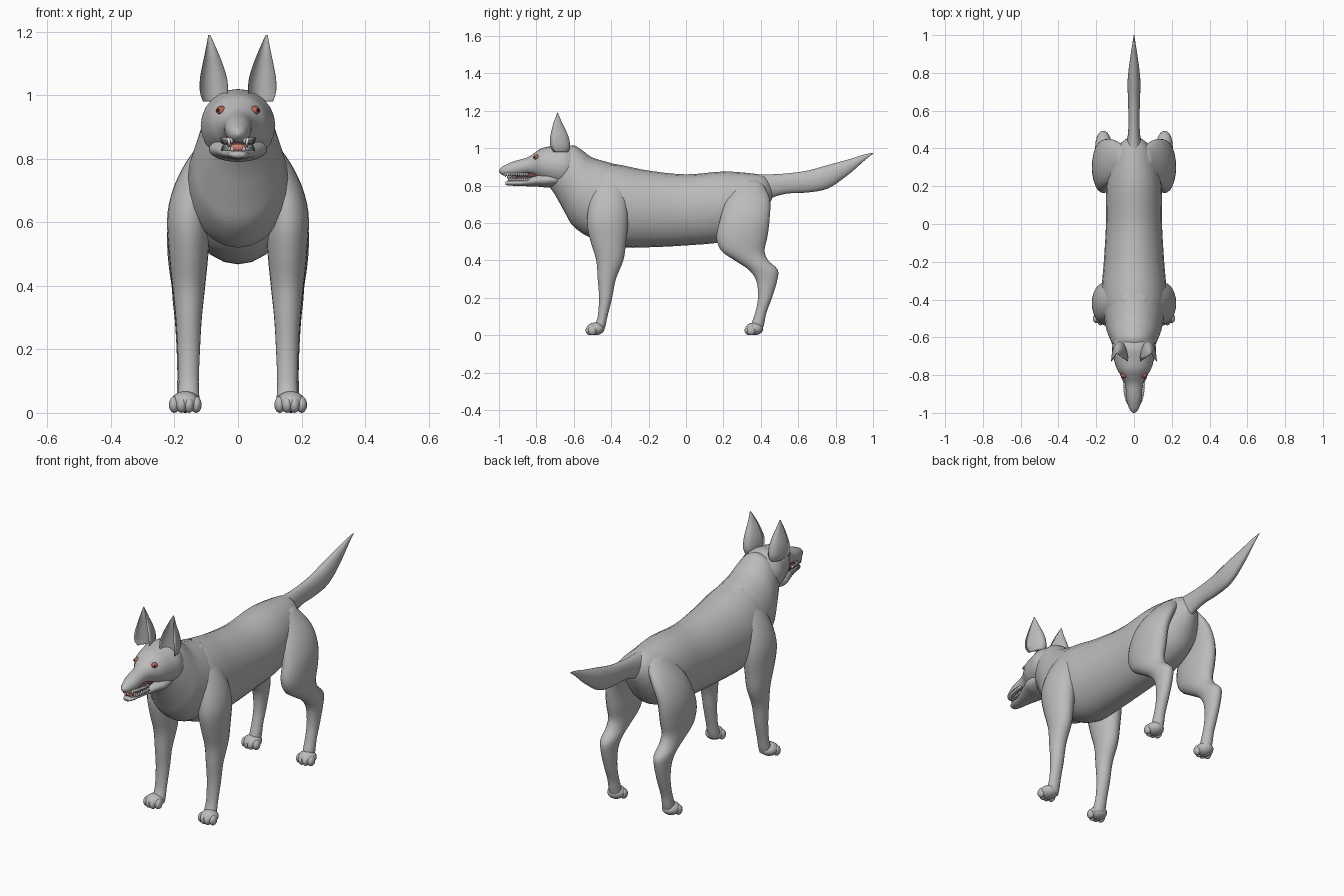
import bpy, bmesh, math
from mathutils import Matrix

if "Cube" in bpy.data.objects:
    bpy.data.objects.remove(bpy.data.objects["Cube"])


def material(name, red, green, blue):
    mat = bpy.data.materials.new(name)
    mat.use_nodes = True
    mat.diffuse_color = (red, green, blue, 1)
    mat.node_tree.nodes["Principled BSDF"].inputs["Base Color"].default_value = mat.diffuse_color
    return mat


FUR = material("grey fur", .5, .5, .5)
WHITE = material("tooth white", .9, .9, .9)
MOUTH = material("mouth dark red", .15, .05, .05)
TONGUE = material("tongue red", .6, .2, .16)
IRIS = material("eye red", .5, .13, .1)
PUPIL = material("pupil dark", .05, .02, .02)


def finish(name, bm, mat, mirror):
    """Turn the bmesh into a smooth object, mirrored to the other side if asked."""
    bmesh.ops.recalc_face_normals(bm, faces=bm.faces)
    for face in bm.faces:
        face.smooth = True
    mesh = bpy.data.meshes.new(name)
    bm.to_mesh(mesh)
    bm.free()
    mesh.materials.append(mat)
    ob = bpy.data.objects.new(name, mesh)
    bpy.context.collection.objects.link(ob)
    if mirror:
        ob.modifiers.new("mirror", "MIRROR")


def spline(rows, steps=4):
    """Smooth interpolation through the key sections."""
    last = len(rows) - 1
    for i in range(last):
        before, start, end, after = (rows[max(0, min(last, i + k))] for k in (-1, 0, 1, 2))
        for step in range(steps):
            t = step / steps
            yield [b + t / 2 * (c - a + t * (2*a - 5*b + 4*c - d + t * (3*(b - c) + d - a)))
                   for a, b, c, d in zip(before, start, end, after)]
    yield rows[last]


def skin(name, rows, place, ratio, base=0, mat=FUR, mirror=False, cup=1, sides=24):
    """Loft oval sections; half width is base + ratio * length of the section."""
    bm = bmesh.new()
    rings = []
    for pos, edge_a, edge_b in spline(rows):
        middle, half = (edge_a + edge_b) / 2, (edge_a - edge_b) / 2
        width = base + ratio * abs(edge_a - edge_b)
        ring = []
        for k in range(sides):
            angle = math.tau * k / sides
            reach = math.cos(angle)
            if reach > 0:
                reach *= cup
            ring.append(bm.verts.new(place(pos, width * math.sin(angle), middle + half * reach, reach)))
        rings.append(ring)
    for ring, after in zip(rings, rings[1:]):
        for k in range(sides):
            n = (k + 1) % sides
            bm.faces.new((ring[k], ring[n], after[n], after[k]))
    bm.faces.new(rings[0])
    bm.faces.new(rings[-1])
    finish(name, bm, mat, mirror)


def trunk(name, rows, ratio, lean=0, mat=FUR):
    """Tube along y; each row is y, top, bottom. Lean pushes the underside forward."""
    def place(y, across, z, reach):
        return across, y - lean * (1 - reach) / 2, z
    skin(name, rows, place, ratio, mat=mat)


def limb(name, rows, ratio, base, x, drift, start, cup=1):
    """Upright pair; each row is z, front, back. Above start it curves sideways."""
    def place(z, across, y, reach):
        return x + drift * max(0, z - start) ** 2 + across, y, z
    skin(name, rows, place, ratio, base, mirror=True, cup=cup)


def blobs(name, items, mat=FUR):
    """Mirrored ellipsoids given as centre and radii."""
    bm = bmesh.new()
    for centre, radii in items:
        shape = Matrix.Translation(centre) @ Matrix.Diagonal((*radii, 1))
        bmesh.ops.create_uvsphere(bm, u_segments=16, v_segments=10, radius=1, matrix=shape)
    finish(name, bm, mat, True)


# Torso, neck and tail
trunk("body", [(.46, .8, .73), (.42, .85, .65), (.35, .865, .56), (.2, .875, .5),
               (0, .86, .48), (-.2, .88, .47), (-.35, .91, .47), (-.45, .92, .5),
               (-.52, .88, .56), (-.55, .8, .65)], ratio=.39)
trunk("neck", [(-.3, .89, .55), (-.4, .92, .52), (-.5, .95, .58), (-.55, .985, .66),
               (-.6, 1.015, .75), (-.65, 1, .82)], ratio=.4, lean=.1)
trunk("tail", [(.36, .86, .67), (.45, .86, .73), (.54, .865, .757), (.65, .88, .763),
               (.76, .91, .785), (.87, .94, .86), (.95, .965, .93), (1, .975, .97)], ratio=.27)

# Skull with upper muzzle, lower jaw and the inside of the mouth
trunk("head", [(-.53, .94, .88), (-.58, .985, .82), (-.65, 1.018, .79), (-.71, 1.012, .8),
               (-.77, 1, .825), (-.81, .975, .85), (-.85, .95, .86), (-.92, .93, .85),
               (-.97, .908, .853), (-.99, .895, .862), (-1, .884, .873)], ratio=.51)
trunk("lower_jaw", [(-.66, .87, .8), (-.74, .87, .79), (-.8, .858, .795), (-.88, .833, .797),
                    (-.94, .827, .8), (-.965, .82, .803)], ratio=1.15)
trunk("mouth_lining", [(-.76, .87, .82), (-.82, .877, .83), (-.88, .87, .82),
                       (-.91, .86, .83)], ratio=.9, mat=MOUTH)
trunk("tongue", [(-.84, .85, .82), (-.9, .85, .82), (-.95, .846, .82)], ratio=.9, mat=TONGUE)

# Teeth: cones in an arc round both jaws, with a long canine near the front
bm = bmesh.new()
COUNT = 11
for i in range(COUNT):
    t = .92 * i / (COUNT - 1)
    arc = math.sqrt(1 - t * t)
    size = .03 if i == COUNT - 2 else .02
    upper = (.05 * arc, -.85 - .125 * t, .867 - size / 2)
    lower = (.046 * arc, -.84 - .115 * t, .825 + size / 2)
    for spot, turn in ((upper, math.pi), (lower, 0)):
        pose = Matrix.Translation(spot) @ Matrix.Rotation(turn, 4, "X")
        bmesh.ops.create_cone(bm, cap_ends=True, segments=8, radius1=.008, radius2=.002,
                              depth=size, matrix=pose)
finish("teeth", bm, WHITE, True)

# Eyes
blobs("eyes", [((.053, -.8, .952), (.016, .016, .014))], IRIS)
blobs("pupils", [((.062, -.811, .953), (.005, .005, .005))], PUPIL)

# Upright ears, hollow in front
limb("ears", [(.98, -.79, -.63), (1.01, -.83, -.62), (1.05, -.83, -.625), (1.09, -.8, -.64),
              (1.13, -.76, -.66), (1.165, -.72, -.675), (1.19, -.69, -.685)],
     ratio=.2, base=.002, x=.076, drift=.4, start=1, cup=-.5)

# Legs, from shoulder and haunch down to the paw
limb("front_legs", [(.91, -.45, -.37), (.83, -.49, -.335), (.72, -.515, -.315), (.6, -.53, -.31),
                    (.5, -.51, -.32), (.4, -.48, -.335), (.3, -.472, -.375), (.2, -.465, -.395),
                    (.1, -.472, -.42), (.05, -.49, -.43), (.02, -.49, -.44)],
     ratio=.22, base=.02, x=.155, drift=-1.4, start=.6)
limb("hind_legs", [(.83, .27, .4), (.73, .215, .448), (.61, .18, .446), (.52, .163, .434),
                   (.45, .19, .42), (.4, .26, .44), (.35, .335, .49), (.29, .376, .487),
                   (.2, .385, .46), (.12, .37, .43), (.06, .35, .418), (.02, .35, .405)],
     ratio=.15, base=.02, x=.162, drift=-1.8, start=.57)

# Paws: a pad with four toes
for name, y in (("front_paws", -.485), ("hind_paws", .365)):
    parts = [((.166, y, .034), (.046, .048, .034))]
    for side in (-1.5, -.5, .5, 1.5):
        toe = (.166 + side * .023, y - .034 + abs(side) * .012, .026)
        parts.append((toe, (.017, .024, .026)))
    blobs(name, parts)
